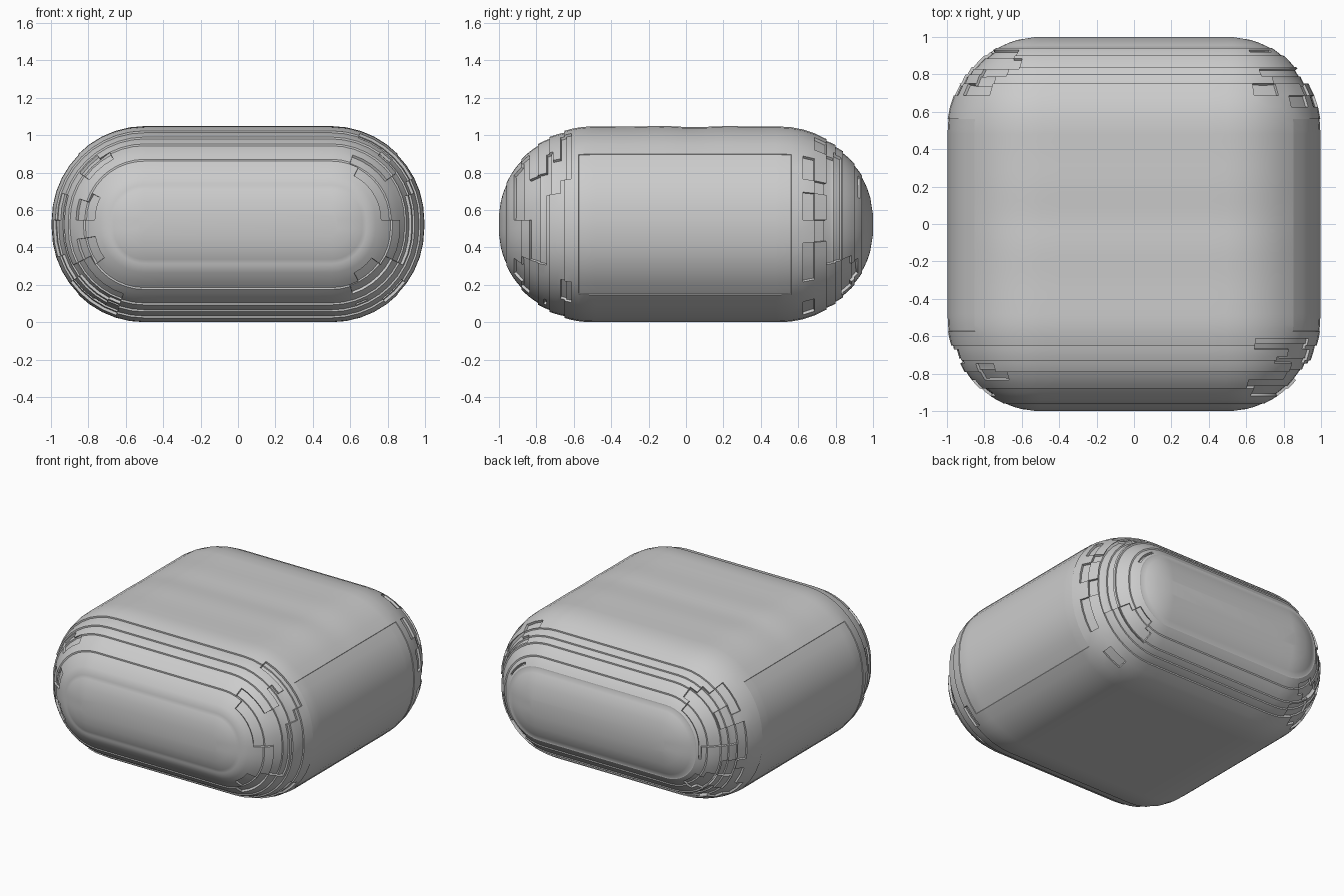
import bpy, bmesh, math, random
from mathutils import Vector

random.seed(4)
cube = bpy.data.objects.get("Cube")
if cube:
    bpy.data.objects.remove(cube, do_unlink=True)

R = 0.5              # rounding radius
CORE = 0.5           # half width of the straight part
MID = 0.523          # height of the middle
CORE_Z = MID - R
STEP = 0.010         # depth of each overlapping edge
FRONT_STEPS = [0.65, 0.73, 0.79, 0.88, 0.96]
BACK_STEPS = [0.75, 0.80, 0.84, 0.90, 0.94]

grey = bpy.data.materials.new("soft_grey")
grey.use_nodes = True
colour = (0.60, 0.60, 0.60, 1)
grey.diffuse_color = colour
grey.node_tree.nodes["Principled BSDF"].inputs["Base Color"].default_value = colour


def radius_at(y):
    d = max(0.0, abs(y) - CORE)
    return max(0.02, math.sqrt(max(0.0, R * R - d * d)))


def section(y, rho):
    """Rounded rectangle across the body, with a soft ripple on its top."""
    corners = [(1, 1, 0), (-1, 1, 90), (-1, -1, 180), (1, -1, 270)]
    pts = []
    for sx, sz, start in corners:
        for i in range(11):
            a = math.radians(start + 9 * i)
            pts.append((sx * CORE + rho * math.cos(a),
                        sz * CORE_Z + rho * math.sin(a)))
        if sz * sx > 0:          # divide the long flat top and bottom
            for i in range(1, 10):
                pts.append((sx * CORE * (1 - i / 5), sz * (CORE_Z + rho)))
    ripple = 0.004 * math.sin((y + 0.25) * 15.7) * max(0, 1 - abs(y) / 0.45)
    return [Vector((x, y, MID + z + (ripple * min(1, 2 * (1 - abs(x))) if z > 0.4 else 0)))
            for x, z in pts]


def end_rings(steps, side):
    """Rings from the straight part out to one end, stepped like shingles."""
    rings = []
    edges = [CORE] + steps + [0.999]
    for n, (a, b) in enumerate(zip(edges, edges[1:])):
        for i in range(5):
            t = i / 4
            y = a + (b - a) * t
            drop = STEP * (1 - t) if n else 0
            rings.append(section(side * y, max(0.02, radius_at(y) - drop)))
    return rings


# Body lofted from front to back
rings = end_rings(FRONT_STEPS, -1)[::-1]
rings += [section(-0.48 + 0.04 * i, R) for i in range(25)]
rings += end_rings(BACK_STEPS, 1)

bm = bmesh.new()
loops = [[bm.verts.new(p) for p in ring] for ring in rings]
for a, b in zip(loops, loops[1:]):
    for i in range(len(a)):
        j = (i + 1) % len(a)
        bm.faces.new((a[i], a[j], b[j], b[i]))
bm.faces.new(loops[0])
bm.faces.new(loops[-1][::-1])
bmesh.ops.recalc_face_normals(bm, faces=bm.faces)


def recess(faces, depth):
    bmesh.ops.inset_region(bm, faces=faces, thickness=0.002, depth=-depth,
                           use_even_offset=False)


# Shallow side panels
for side in (-1, 1):
    recess([f for f in bm.faces if side * f.calc_center_median().x > 0.83
            and abs(f.calc_center_median().y) < 0.58], 0.004)

# Ragged, chipped corners made of blocks of faces
blocks = {}
for f in bm.faces:
    c = f.calc_center_median()
    if abs(c.x) > 0.62 and 0.6 < abs(c.y) < 0.93:
        key = (c.x > 0, c.y > 0, int(abs(c.y) * 12), int(c.z * 9))
        blocks.setdefault(key, []).append(f)
chipped = [f for key in sorted(blocks) if random.random() < 0.35 for f in blocks[key]]
recess(chipped, 0.015)

mesh = bpy.data.meshes.new("rounded_body")
bm.to_mesh(mesh)
bm.free()
mesh.materials.append(grey)
body = bpy.data.objects.new("rounded_body", mesh)
bpy.context.collection.objects.link(body)

# Smooth shading with crisp step edges
bpy.context.view_layer.objects.active = body
body.select_set(True)
bpy.ops.object.shade_smooth_by_angle(angle=math.radians(30))
